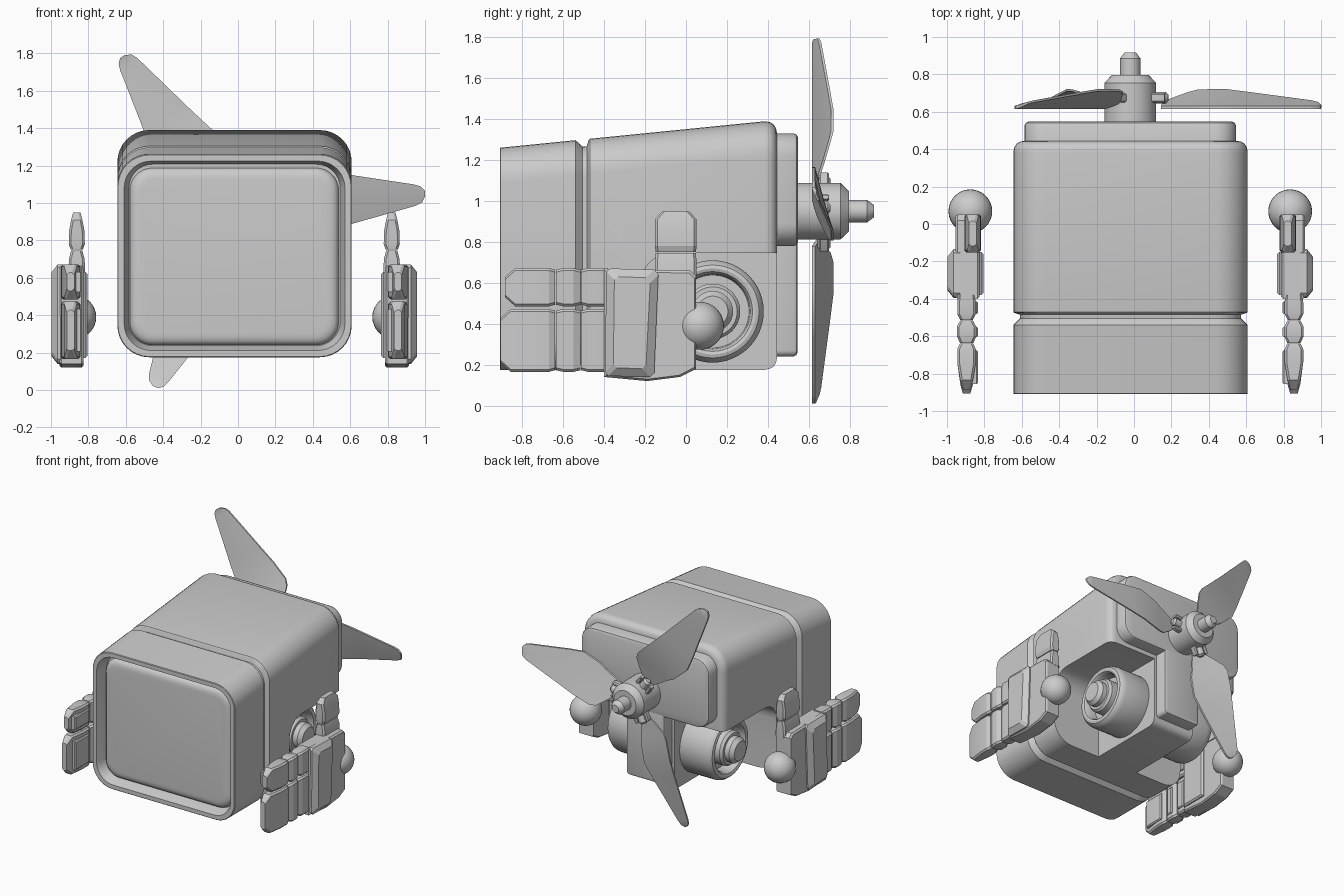
import bpy, bmesh
from math import sin, cos, pi, radians

if "Cube" in bpy.data.objects:
    bpy.data.objects.remove(bpy.data.objects["Cube"])

CX = -0.02  # symmetry plane of the model


def rrect(a0, a1, b0, b1, r, n=8):
    """Rounded rectangle outline; n=1 gives chamfered corners."""
    pts = []
    for k, (a, b) in enumerate([(a1 - r, b1 - r), (a0 + r, b1 - r), (a0 + r, b0 + r), (a1 - r, b0 + r)]):
        for i in range(n + 1):
            t = pi / 2 * (k + i / n)
            pts.append((a + r * cos(t), b + r * sin(t)))
    return pts


def circle(a, b, r, n=40):
    return [(a + r * cos(2 * pi * i / n), b + r * sin(2 * pi * i / n)) for i in range(n)]


def along_y(a, b, t): return (a, t, b)
def along_z(a, b, t): return (a, b, t)
def along_x(a, b, t): return (t, a, b)


def loft(name, rings, place, side=1, angle=30):
    """Skin a list of (t, outline) sections and cap both ends."""
    bm = bmesh.new()
    loops = []
    for t, pts in rings:
        loop = []
        for a, b in pts:
            x, y, z = place(a, b, t)
            loop.append(bm.verts.new((CX + side * (x - CX), y, z)))
        loops.append(loop)
    n = len(loops[0])
    for p, q in zip(loops, loops[1:]):
        for i in range(n):
            bm.faces.new((p[i], p[(i + 1) % n], q[(i + 1) % n], q[i]))
    bm.faces.new(loops[0])
    bm.faces.new(loops[-1])
    bmesh.ops.recalc_face_normals(bm, faces=bm.faces)
    me = bpy.data.meshes.new(name)
    bm.to_mesh(me)
    bm.free()
    ob = bpy.data.objects.new(name, me)
    bpy.context.collection.objects.link(ob)
    smooth(ob, angle)
    return ob


def smooth(ob, angle=30):
    bpy.ops.object.select_all(action='DESELECT')
    bpy.context.view_layer.objects.active = ob
    ob.select_set(True)
    bpy.ops.object.shade_smooth_by_angle(angle=radians(angle))


def slab(name, pts, x0, x1, c, side):
    """Plate with a (y, z) outline and chamfered faces at x0 and x1."""
    cy = sum(p[0] for p in pts) / len(pts)
    cz = sum(p[1] for p in pts) / len(pts)
    hy = max(abs(p[0] - cy) for p in pts)
    hz = max(abs(p[1] - cz) for p in pts)
    small = [(cy + (y - cy) * (1 - c / hy), cz + (z - cz) * (1 - c / hz)) for y, z in pts]
    return loft(name, [(x0, small), (x0 + c, pts), (x1 - c, pts), (x1, small)], along_x, side, 15)


# Body shell: tapered rounded box with a recessed front and a seam groove
def section(y, inset, r=0.17):
    top = 1.26 + 0.13 * (min(y, 0.39) + 0.91) / 1.30
    return (y, rrect(-0.645 + inset, 0.608 - inset, 0.175 + inset, top - inset, r - inset * 0.7))


body = loft("body_shell", [section(y, i) for y, i in [
    (-0.82, 0.062), (-0.90, 0.040), (-0.91, 0.036), (-0.91, 0.004), (-0.906, 0), (-0.54, 0),
    (-0.505, 0.035), (-0.485, 0.035), (-0.475, 0.004), (-0.47, 0), (0.385, 0),
    (0.41, 0.005), (0.43, 0.018), (0.44, 0.035), (0.445, 0.06)]], along_y)

# Side wheel bays cut out of the lower rear corners
for side in (1, -1):
    cut = loft("bay_cutter", [(x, rrect(-0.22, 0.8, -0.3, 0.745, 0.15)) for x in (0.17, 1.0)], along_x, side)
    cut.hide_render = True
    mod = body.modifiers.new("bay", 'BOOLEAN')
    mod.operation = 'DIFFERENCE'
    mod.object = cut
    bpy.context.view_layer.objects.active = body
    bpy.ops.object.modifier_apply(modifier=mod.name)
    bpy.data.objects.remove(cut)
smooth(body)

# Screen
loft("screen", [(y, rrect(-0.578 + i, 0.538 - i, 0.24 + i, 1.187 - i, 0.12 - i * 0.6)) for y, i in [
    (-0.80, 0), (-0.825, 0), (-0.842, 0.006), (-0.855, 0.02), (-0.861, 0.04), (-0.863, 0.06)]], along_y)


# Back plate in a T shape: wide panel and narrow keel panel
def plate(name, x0, x1, z0, z1, r, y1):
    loft(name, [(y, rrect(x0 + i, x1 - i, z0 + i, z1 - i, r - i * 0.5)) for y, i in [
        (0.40, 0), (y1 - 0.02, 0), (y1 - 0.006, 0.006), (y1, 0.02)]], along_y)


plate("back_panel", -0.585, 0.545, 0.78, 1.33, 0.11, 0.547)
plate("back_keel", -0.19, 0.15, 0.24, 0.90, 0.03, 0.545)

# Propeller hub with a chamfered nose and tip
loft("propeller_hub", [(y, circle(CX, 0.95, r)) for y, r in [
    (0.53, 0.138), (0.755, 0.138), (0.797, 0.098), (0.797, 0.055), (0.885, 0.055), (0.918, 0.03)]], along_y)

# Three twisted blades with root pins and brackets
stations = [(0.17, -0.05, 0.04), (0.23, -0.11, 0.07), (0.30, -0.17, 0.10), (0.35, -0.18, 0.13),
            (0.50, -0.15, 0.165), (0.62, -0.127, 0.139), (0.80, -0.096, 0.092),
            (0.97, -0.066, 0.048), (1.005, -0.052, 0.034), (1.025, -0.02, 0.01)]
for k in range(3):
    ang = radians(6 + 120 * k)

    def radial(s, y, r, ang=ang):
        return (CX + r * cos(ang) - s * sin(ang), y, 0.95 + r * sin(ang) + s * cos(ang))

    rings = []
    for r, lo, hi in stations:
        y0, rise = 0.615, 0.30 * (hi - lo)
        mid = (lo + hi) / 2
        rings.append((r, [(hi, y0), (hi, y0 + 0.016), (mid, y0 + rise * 0.42 + 0.018),
                          (lo, y0 + rise + 0.012), (lo, y0 + rise), (mid, y0 + rise * 0.42)]))
    loft("blade_%d" % (k + 1), rings, radial)
    loft("blade_pin_%d" % (k + 1), [(r, circle(0, 0.675, q, 16)) for r, q in [
        (0.10, 0.032), (0.19, 0.032), (0.205, 0.018)]], radial)
    for s in (-0.05, 0.05):
        loft("blade_bracket_%d" % (k + 1), [(r, rrect(s - w, s + w, 0.65, 0.70, 0.008, 1)) for r, w in [
            (0.09, 0.014), (0.17, 0.014), (0.19, 0.009)]], radial)

for side, tag in ((1, "right"), (-1, "left")):
    # Side wheel with a rounded rim, recess and stepped axle cap
    loft("wheel_" + tag, [(x, circle(0.13, 0.46, r, 48)) for x, r in [
        (0.10, 0.235), (0.15, 0.25), (0.39, 0.25), (0.42, 0.243), (0.44, 0.227), (0.445, 0.21),
        (0.44, 0.195), (0.42, 0.183), (0.35, 0.178), (0.35, 0.135), (0.44, 0.135),
        (0.46, 0.12), (0.46, 0.10), (0.50, 0.10), (0.53, 0.075)]], along_x, side)

    # Wrist ball
    bpy.ops.mesh.primitive_uv_sphere_add(segments=32, ring_count=16, radius=0.117,
                                         location=(CX + side * 0.855, 0.068, 0.39))
    bpy.context.object.name = "wrist_ball_" + tag
    smooth(bpy.context.object)

    # Palm, raised back panel and inner pad
    slab("palm_" + tag, [(-0.40, 0.665), (0.02, 0.66), (0.05, 0.63), (0.05, 0.18), (-0.03, 0.14),
                         (-0.19, 0.12), (-0.40, 0.14)], 0.785, 0.915, 0.012, side)
    loft("hand_panel_" + tag, [(x, [(-0.39 + i, 0.655 - i), (-0.37 + i, 0.67 - i), (-0.155 - i, 0.665 - i),
                                    (-0.135 - i, 0.64 - i), (-0.155 - i, 0.16 + i), (-0.175 - i, 0.14 + i),
                                    (-0.38 + i, 0.145 + i), (-0.395 + i, 0.165 + i)])
                               for x, i in [(0.89, 0), (0.925, 0), (0.957, 0.04)]], along_x, side, 10)
    slab("palm_pad_" + tag, [(-0.38, 0.63), (-0.15, 0.63), (-0.15, 0.17), (-0.38, 0.17)],
         0.765, 0.82, 0.012, side)

    # Two broad fingers, each with three segments
    for f, z0, z1, shift in (("upper", 0.485, 0.672, 0.0), ("lower", 0.165, 0.472, -0.022)):
        segs = [[(-0.38, 0.045, 0), (-0.42, 0.05, 0), (-0.48, 0.05, 0), (-0.512, 0.034, 0.008)],
                [(-0.515, 0.034, 0.008), (-0.55, 0.052, 0), (-0.60, 0.052, 0), (-0.635, 0.036, 0.008)],
                [(-0.64, 0.036, 0.008), (-0.67, 0.05, 0), (-0.74, 0.05, 0), (-0.835, 0.034, 0),
                 (-0.885, 0.02, 0.045)]]
        for j, seg in enumerate(segs):
            loft("%s_finger_%d_%s" % (f, j + 1, tag), [
                (y + (shift if y < -0.8 else 0), rrect(0.855 - h, 0.855 + h, z0 + i, z1 - i, 0.012, 1))
                for y, h, i in seg], along_y, side, 15)
            ys = seg[0][0] - 0.035, seg[-1][0] + 0.03
            slab("%s_finger_pad_%d_%s" % (f, j + 1, tag), [
                (ys[0], z0 + 0.04), (ys[1], z0 + 0.04), (ys[1], z1 - 0.04), (ys[0], z1 - 0.04)],
                0.793, 0.84, 0.008, side)

    # Two-part thumb
    for j, seg in enumerate([[(0.62, 0.045, 0), (0.70, 0.042, 0), (0.745, 0.03, 0.004)],
                             [(0.75, 0.032, 0.004), (0.78, 0.043, 0), (0.85, 0.041, 0), (0.91, 0.03, 0),
                              (0.948, 0.02, 0.035)]]):
        loft("thumb_%d_%s" % (j + 1, tag), [
            (z, rrect(0.822 - h, 0.822 + h, -0.152 + i, 0.052 - i, 0.012, 1)) for z, h, i in seg],
            along_z, side, 15)
